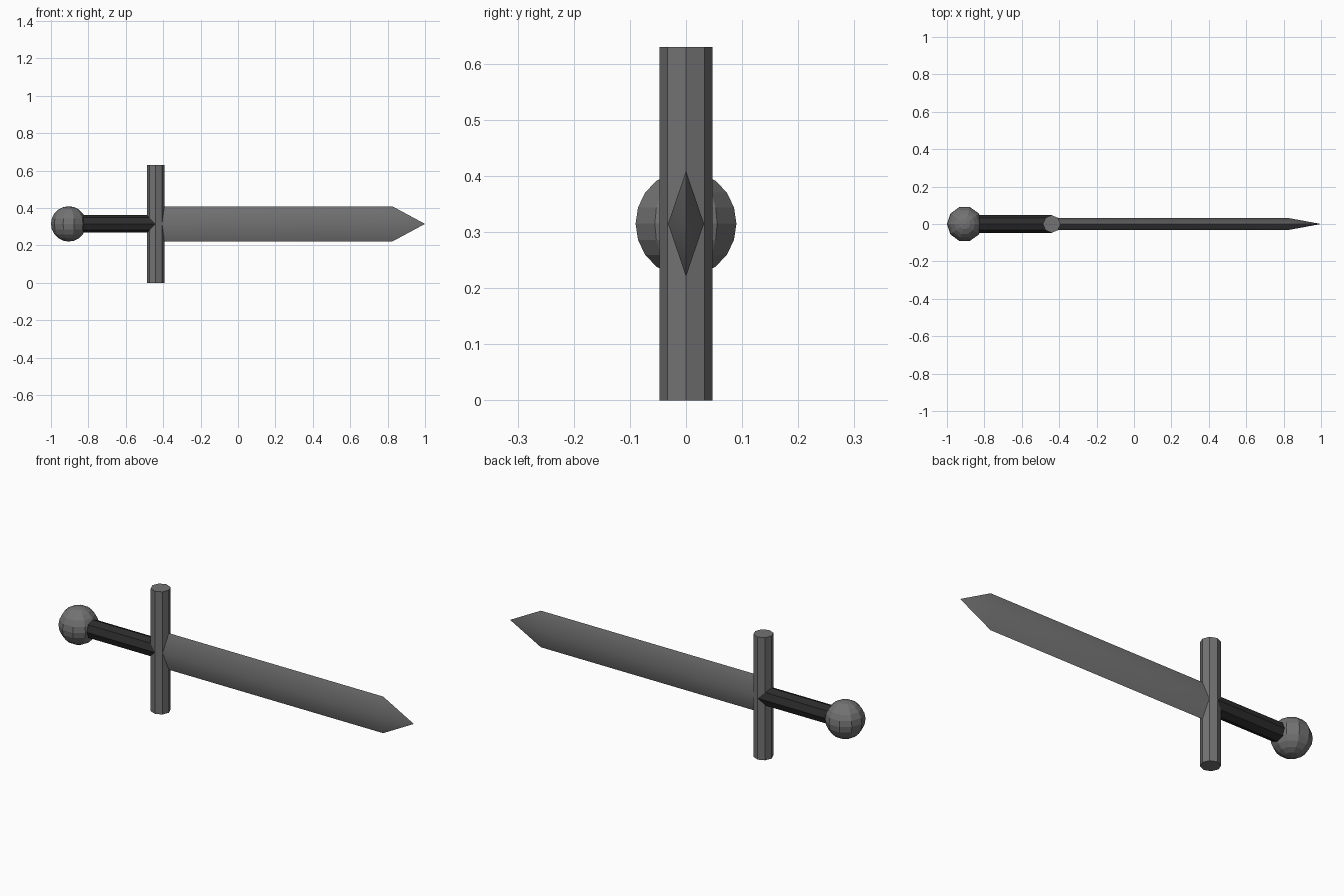
import bpy, bmesh
from math import pi

if "Cube" in bpy.data.objects:
    bpy.data.objects.remove(bpy.data.objects["Cube"])

Z = 0.315        # height of the sword's axis
GUARD_X = -0.44  # crossguard position


def material(name, v):
    m = bpy.data.materials.new(name)
    m.diffuse_color = (v, v, v, 1)
    m.use_nodes = True
    m.node_tree.nodes["Principled BSDF"].inputs["Base Color"].default_value = m.diffuse_color
    return m


steel = material("steel", 0.17)
black = material("black_grip", 0.025)


def finish(name, mat):
    ob = bpy.context.object
    ob.name = name
    ob.data.materials.append(mat)
    return ob


def rod(name, mat, loc, length, rot):
    # octagonal bar
    bpy.ops.mesh.primitive_cylinder_add(vertices=8, radius=0.047, depth=length,
                                        location=loc, rotation=rot)
    return finish(name, mat)


# Crossguard and grip
rod("crossguard", steel, (GUARD_X, 0, Z), 0.63, (0, 0, 0))
rod("grip", black, ((GUARD_X - 0.88) / 2, 0, Z), 0.88 + GUARD_X, (0, pi / 2, 0))

# Pommel
bpy.ops.mesh.primitive_uv_sphere_add(segments=10, ring_count=10, radius=0.0945,
                                     location=(-0.9055, 0, Z), rotation=(0, 0, pi / 2))
pommel = finish("pommel", steel)
# put a corner of the ten-sided outline on the sword's axis
pommel.rotation_euler.z = 0 if max(v.co.x for v in pommel.data.vertices) > 0.0944 else pi / 2

# Blade: diamond section extruded along x, closing in a point
bm = bmesh.new()
section = [(0, 0.094), (0.032, 0), (0, -0.094), (-0.032, 0)]
base, shoulder = [[bm.verts.new((x, y, z + Z)) for y, z in section] for x in (GUARD_X, 0.825)]
tip = bm.verts.new((1, 0, Z))
bm.faces.new(base)
for i in range(4):
    j = (i + 1) % 4
    bm.faces.new((base[i], base[j], shoulder[j], shoulder[i]))
    bm.faces.new((shoulder[i], shoulder[j], tip))
bmesh.ops.recalc_face_normals(bm, faces=bm.faces[:])
mesh = bpy.data.meshes.new("blade")
bm.to_mesh(mesh)
bm.free()
blade = bpy.data.objects.new("blade", mesh)
bpy.context.collection.objects.link(blade)
bpy.ops.object.select_all(action='DESELECT')
blade.select_set(True)
bpy.context.view_layer.objects.active = blade
finish("blade", steel)
bpy.ops.object.shade_smooth_by_angle(angle=pi / 4)
